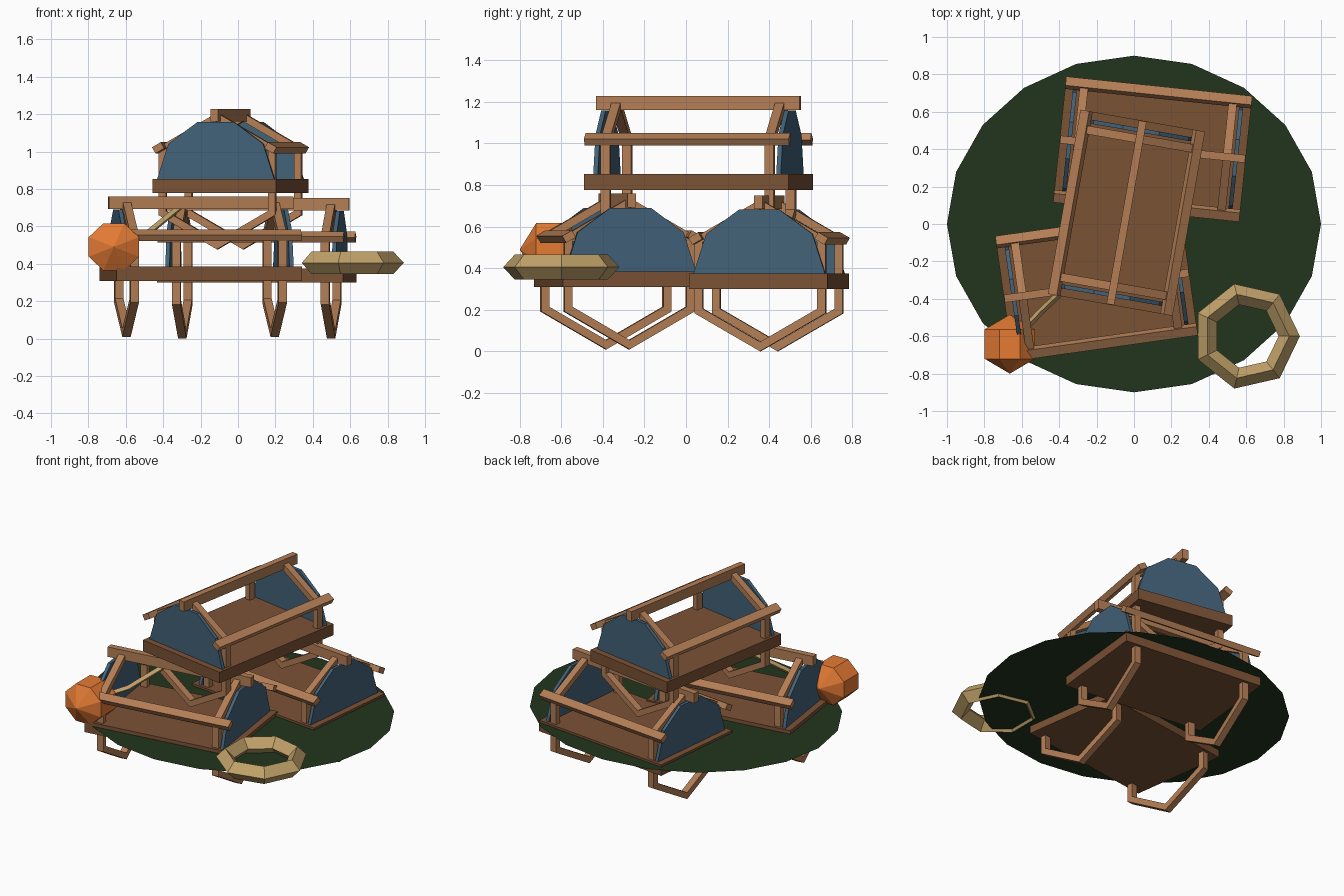
import bpy, bmesh
from math import sin, cos, pi, radians
from mathutils import Matrix, Vector

if "Cube" in bpy.data.objects:
    bpy.data.objects.remove(bpy.data.objects["Cube"])


def material(name, r, g, b):
    m = bpy.data.materials.new(name)
    m.diffuse_color = (*[(c / 255) ** 2.2 for c in (r, g, b)], 1)
    m.use_nodes = True
    m.node_tree.nodes["Principled BSDF"].inputs["Base Color"].default_value = m.diffuse_color
    return m


WOOD = material("light_wood", 178, 125, 86)
PLANK = material("dark_wood", 122, 83, 56)
NET = material("blue_net", 68, 98, 120)
GREEN = material("green", 38, 56, 35)
ORANGE = material("orange", 228, 122, 55)
ROPE = material("rope_tan", 192, 160, 105)


def finish(bm, name, mat, mx=Matrix()):
    bm.transform(mx)
    bmesh.ops.recalc_face_normals(bm, faces=bm.faces)
    me = bpy.data.meshes.new(name)
    bm.to_mesh(me)
    bm.free()
    me.materials.append(mat)
    ob = bpy.data.objects.new(name, me)
    bpy.context.collection.objects.link(ob)
    return ob


def box(name, mat, mx, loc, size, roll=0):
    bm = bmesh.new()
    bmesh.ops.create_cube(bm, size=1)
    bm.transform(Matrix.Diagonal((*size, 1)))
    finish(bm, name, mat, mx @ Matrix.Translation(loc) @ Matrix.Rotation(roll, 4, 'X'))


def sweep(bm, rings, closed):
    """Skin a list of equal cross-section rings."""
    vs = [[bm.verts.new(p) for p in ring] for ring in rings]
    n = len(vs[0])
    for i in range(len(vs) if closed else len(vs) - 1):
        a, b = vs[i], vs[(i + 1) % len(vs)]
        for j in range(n):
            bm.faces.new((a[j], a[(j + 1) % n], b[(j + 1) % n], b[j]))
    if not closed:
        bm.faces.new(vs[0])
        bm.faces.new(vs[-1])


def hoop(name, mx, x):
    # six-sided ring of square section, point up
    bm = bmesh.new()
    rings = []
    for k in range(6):
        a = pi / 2 + k * pi / 3
        rings.append([(x + dx, r * cos(a), r * sin(a) - 0.01)
                      for dx, r in ((-.0225, .32), (.0225, .32), (.0225, .365), (-.0225, .365))])
    sweep(bm, rings, True)
    finish(bm, name, WOOD, mx)


def end_panel(name, mx, x):
    # half of a ten-sided disc
    bm = bmesh.new()
    rings = [[(x + dx, .318 * cos(k * pi / 5), .322 * sin(k * pi / 5)) for k in range(6)]
             for dx in (-.011, .011)]
    sweep(bm, rings, False)
    finish(bm, name, NET, mx)


def trap(tag, x, y, top, angle):
    # origin sits at the middle of the base's upper face
    mx = Matrix.Translation((x, y, top)) @ Matrix.Rotation(radians(angle), 4, 'Z')
    box(tag + "_base", PLANK, mx, (0, 0, -.0375), (1, .67, .075))
    box(tag + "_ridge_rail", WOOD, mx, (0, 0, .342), (.995, .042, .067))
    for s, side in ((-1, "a"), (1, "b")):
        box(f"{tag}_side_rail_{side}", WOOD, mx, (0, s * .305, .168),
            (1, .055, .038), -s * radians(30))
        hoop(f"{tag}_hoop_{side}", mx, s * .40)
        end_panel(f"{tag}_end_panel_{side}", mx, s * .447)


# three stacked traps
trap("front_trap", -.20, -.33, .384, 8)
trap("back_trap", .10, .40, .375, -6)
trap("top_trap", -.04, .06, .852, 80)

# flat oval mat, 20 sides
bm = bmesh.new()
bm.faces.new([bm.verts.new((cos(k * pi / 10), .9 * sin(k * pi / 10), .36)) for k in range(20)])
finish(bm, "ground_mat", GREEN)

# rope coil: seven-sided ring of diamond section
bm = bmesh.new()
rings = []
for k in range(7):
    a = k * 2 * pi / 7
    rings.append([((.23 + .057 * cos(b)) * cos(a), (.23 + .057 * cos(b)) * sin(a), .06 * sin(b))
                  for b in (0, pi / 2, pi, 3 * pi / 2)])
sweep(bm, rings, True)
finish(bm, "rope_coil", ROPE, Matrix.Translation((.60, -.60, .405)))

# buoy lying on its side
bm = bmesh.new()
bmesh.ops.create_uvsphere(bm, u_segments=8, v_segments=3, radius=.158)
bm.transform(Matrix.Rotation(pi / 8, 4, 'Z'))
bm.transform(Matrix.Diagonal((1.06, 1.0, 1, 1)))
finish(bm, "buoy", ORANGE, Matrix.Translation((-.664, -.642, .49)) @ Matrix.Rotation(pi / 2, 4, 'X'))

# rope from the buoy to the stack
path = [Vector(p) for p in ((-.64, -.62, .50), (-.50, -.47, .55), (-.29, -.27, .72))]
side = Vector((1, -1, 0)).normalized() * .018
up = Vector((-.25, -.25, .93)) * .018
bm = bmesh.new()
sweep(bm, [[p + side, p + up, p - side, p - up] for p in path], False)
finish(bm, "buoy_rope", ROPE)
